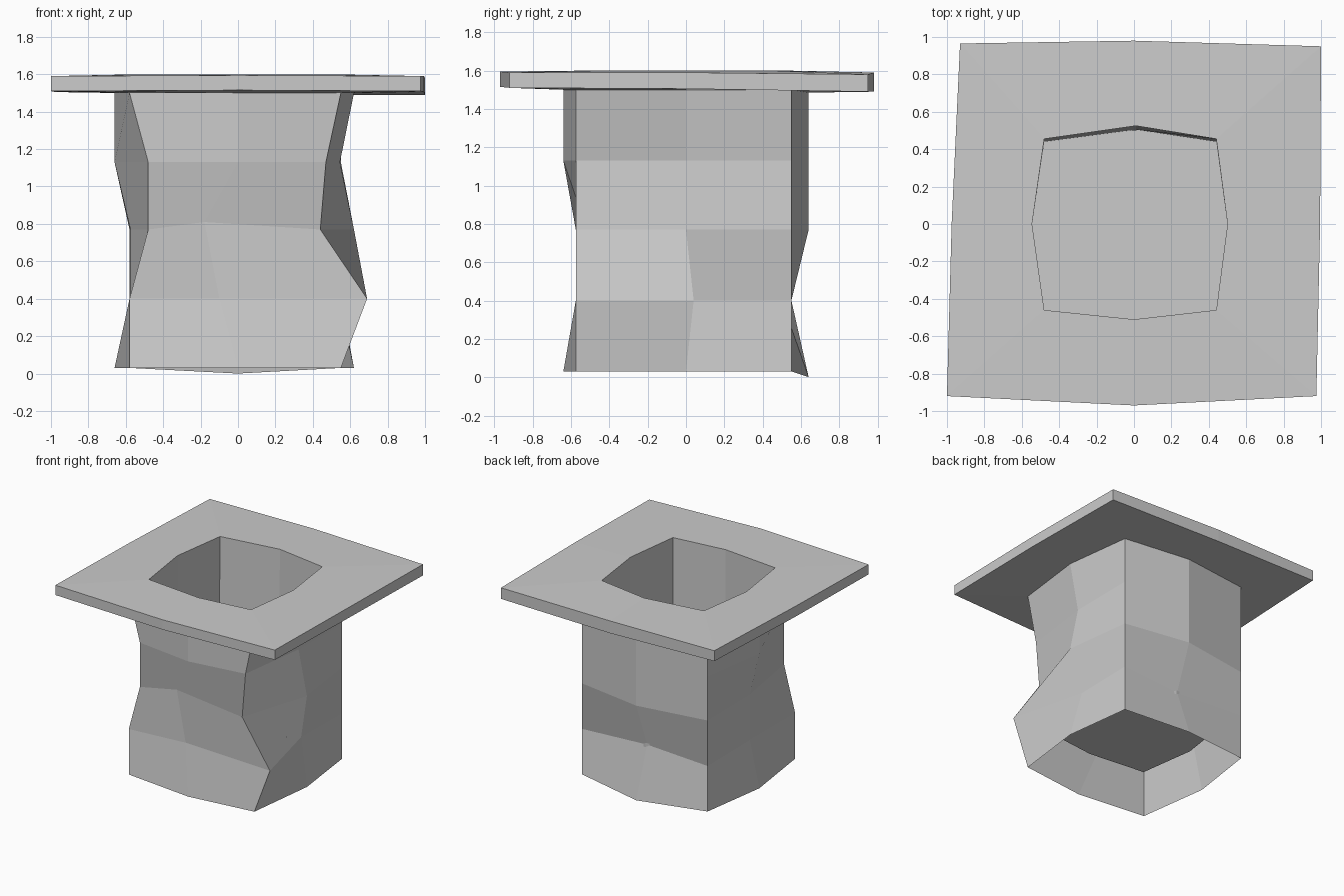
import bpy, bmesh

if "Cube" in bpy.data.objects:
    bpy.data.objects.remove(bpy.data.objects["Cube"])


def ring(corners, mids, z, mid_z=None):
    """Eight points, counter-clockwise from front left: corner, mid, corner, mid..."""
    zs = z if isinstance(z, (list, tuple)) else [z] * 4
    mz = mid_z or zs
    pts = []
    for i in range(4):
        pts.append((*corners[i], zs[i]))
        pts.append((*mids[i], mz[i]))
    return pts


def loft(name, rings, cap_end=False):
    """Skin between successive eight-sided rings, flat shaded."""
    bm = bmesh.new()
    loops = [[bm.verts.new(p) for p in r] for r in rings]
    for a, b in zip(loops, loops[1:]):
        for i in range(8):
            j = (i + 1) % 8
            bm.faces.new((a[i], a[j], b[j], b[i]))
    if cap_end:
        bm.faces.new(loops[-1])
    bmesh.ops.recalc_face_normals(bm, faces=bm.faces)
    mesh = bpy.data.meshes.new(name)
    bm.to_mesh(mesh)
    bm.free()
    ob = bpy.data.objects.new(name, mesh)
    bpy.context.collection.objects.link(ob)
    return ob


# Outer shaft: z, front-left x, front-right x, front mid, right x, back y, left x
levels = [
    (0.03, -0.58, 0.55, (0.0, -0.64), 0.62, 0.64, -0.66),
    (0.40, -0.58, 0.69, (-0.1, -0.53), 0.54, 0.50, -0.575),
    (0.77, -0.48, 0.44, (-0.18, -0.53), 0.62, 0.64, -0.575),
    (1.13, -0.48, 0.47, (0.0, -0.64), 0.545, 0.64, -0.66),
    (1.50, -0.58, 0.55, (0.0, -0.64), 0.62, 0.64, -0.66),
]
shaft = []
for z, fl, fr, front, rx, by, lx in levels:
    corners = [(fl, -0.575), (fr, -0.575), (0.55, 0.55), (-0.58, 0.55)]
    right_y = 0.04 if z < 0.7 and z > 0.1 else 0.0
    mids = [front, (rx, right_y), (0.0, by), (lx, 0.0)]
    back_z = {0.03: 0.0, 1.5: 1.485}.get(z, z)
    front_z = 0.81 if z == 0.77 else z
    shaft.append(ring(corners, mids, z, [front_z, z, back_z, z]))
loft("outer_shaft", shaft)

# Flange with a central opening
hole_c = [(-0.48, -0.46), (0.44, -0.46), (0.44, 0.455), (-0.48, 0.455)]
hole_m = [(0, -0.51), (0.5, 0), (0.01, 0.525), (-0.545, 0)]
plate_c = [(-1, -0.92), (0.975, -0.92), (1, 0.95), (-0.93, 0.965)]
plate_m = [(0, -0.97), (0.995, 0), (0, 0.98), (-0.975, 0)]
hole_top = ring(hole_c, hole_m, 1.6)
loft("flange", [
    hole_top,
    ring(plate_c, plate_m, [1.59, 1.59, 1.58, 1.59], [1.595, 1.59, 1.59, 1.59]),
    ring(plate_c, plate_m, [1.51, 1.51, 1.49, 1.505], [1.515, 1.505, 1.49, 1.505]),
    shaft[-1],
])

# Inner well with a floor, leaning in slightly at the back
floor_c = hole_c[:2] + [(0.44, 0.44), (-0.48, 0.44)]
floor_m = [hole_m[0], hole_m[1], (0.01, 0.505), hole_m[3]]
loft("inner_well", [hole_top, ring(floor_c, floor_m, 0.32)], cap_end=True)
